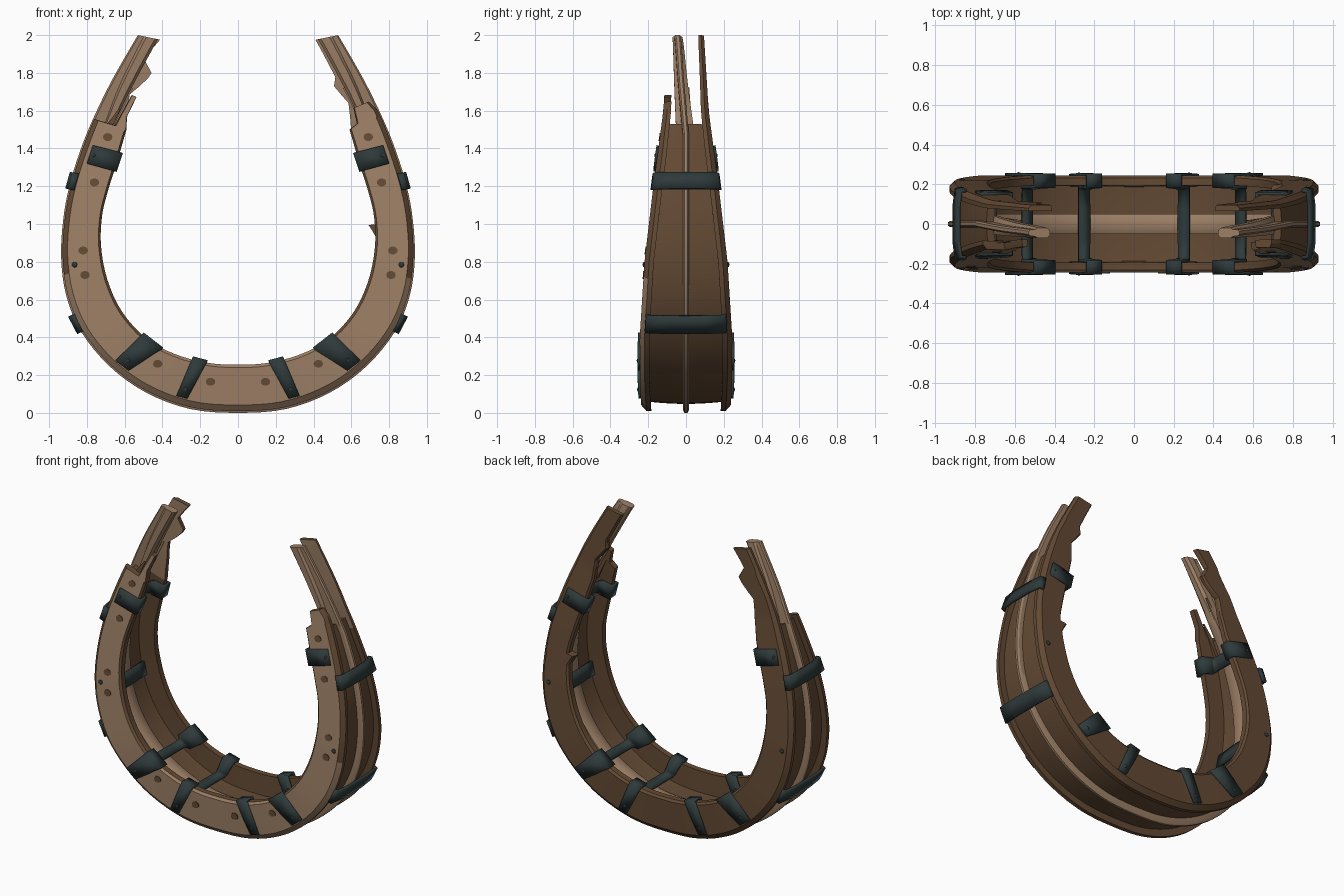
import bpy, bmesh, math
from mathutils import Vector

if "Cube" in bpy.data.objects:
    bpy.data.objects.remove(bpy.data.objects["Cube"])


def mat(name, c):
    m = bpy.data.materials.new(name)
    m.diffuse_color = (*c, 1)
    m.use_nodes = True
    m.node_tree.nodes["Principled BSDF"].inputs["Base Color"].default_value = m.diffuse_color
    return m


LIGHT = mat("light_wood", (0.33, 0.21, 0.13))
DARK = mat("dark_wood", (0.125, 0.068, 0.034))
IRON = mat("dark_iron", (0.028, 0.042, 0.043))

# Right half of the U: outer x, outer z, inner x, inner z
ROWS = [(0, .01, 0, .255), (.25, .03, .16, .265), (.48, .115, .33, .31), (.67, .25, .48, .39),
        (.82, .43, .61, .53), (.90, .62, .69, .70), (.928, .82, .725, .88), (.918, 1.02, .72, 1.04),
        (.885, 1.20, .69, 1.17), (.83, 1.38, .64, 1.33), (.755, 1.57, .59, 1.50),
        (.66, 1.77, .52, 1.72), (.53, 2.0, .41, 1.975)]


def row(i):
    r = ROWS[min(abs(i), 12)]
    return Vector((-r[0], r[1], -r[2], r[3]) if i < 0 else r)


def lerp(table, v):
    if v <= table[0][0]:
        return table[0][1]
    for (a, p), (b, q) in zip(table, table[1:]):
        if v <= b:
            return p + (q - p) * (v - a) / (b - a)
    return table[-1][1]


def half_y(z):
    return lerp([(0, .235), (.15, .244), (.4, .245), (.8, .22), (1.2, .173), (1.6, .12), (2, .095)], z)


def thick(u):
    return lerp([(0, .052), (9, .048), (12, .03)], abs(u))


def point(u, d, a, b):
    """u along the U, d from outer rim (0) to inner rim (1), y = a * half width + b."""
    i = math.floor(u)
    t = u - i
    p, q, r, s = row(i - 1), row(i), row(i + 1), row(i + 2)
    v = q + .5 * t * (r - p + t * (2 * p - 5 * q + 4 * r - s + t * (3 * (q - r) + s - p)))
    x, z = v[0] + (v[2] - v[0]) * d, v[1] + (v[3] - v[1]) * d
    return Vector((x, a * half_y(z) + b, z))


def finish(name, bm, mats, rule=None):
    bmesh.ops.recalc_face_normals(bm, faces=bm.faces)
    bm.normal_update()
    if rule:
        for f in bm.faces:
            f.material_index = rule(f)
    me = bpy.data.meshes.new(name)
    bm.to_mesh(me)
    bm.free()
    for m in mats:
        me.materials.append(m)
    ob = bpy.data.objects.new(name, me)
    bpy.context.collection.objects.link(ob)
    return ob


def sweep(name, u0, u1, section, mats, rule=None, extra=(), step=.25):
    n = max(2, math.ceil((u1 - u0) / step))
    us = sorted({round(u0 + (u1 - u0) * i / n, 4) for i in range(n + 1)}
                | {e for e in extra if u0 < e < u1})
    bm = bmesh.new()
    rings = [[bm.verts.new(point(u, *s)) for s in section(u)] for u in us]
    for A, B in zip(rings, rings[1:]):
        for k in range(len(A)):
            j = (k + 1) % len(A)
            bm.faces.new((A[k], A[j], B[j], B[k]))
    bm.faces.new(rings[0])
    bm.faces.new(rings[-1])
    return finish(name, bm, mats, rule)


def plate(name, side, outer, inner, light_from):
    """Side board with chamfered outer rim and broken ends."""
    def section(u):
        o, i, t = lerp(outer, u), lerp(inner, u), thick(u)
        w = i - o
        return [(o, side, -side * t), (o, side, -side * t * .5), (o + .13 * w, side, 0),
                (o + .94 * w, side, 0), (i, side, -side * .012), (i, side, -side * t)]
    return sweep(name, inner[0][0], inner[-1][0], section, [LIGHT, DARK],
                 lambda f: 0 if f.normal.y < -.75 and f.calc_center_median().z > light_from else 1,
                 [p[0] for p in outer + inner])


# Side boards
plate("front_board", -1,
      [(-10.8, .82), (-9.98, .62), (-9.93, 0), (9.9, 0), (10.2, .02), (10.45, .15)],
      [(-10.8, 1), (-10.3, .9), (-9.98, 1), (10.0, 1), (10.06, .74), (10.45, .68)], -1)
plate("back_board", 1,
      [(-12, 0), (12, 0)],
      [(-12, .98), (-11.5, .72), (-11.32, 1.2), (-11.22, 1.15), (-10.8, .75), (-10.3, .9), (-9.6, 1),
       (6.3, .98), (6.66, 1.17), (6.75, .92), (7.6, .95), (10, .95), (10.6, .78), (11.05, 1.05),
       (11.2, .88), (12, 1)], 1.45)


# Rim planks between the boards
def shell_section(u):
    t = thick(u) * .7
    return [(.2, -1, t), (.17, -.5, 0), (.15, 0, -.015), (.15, 0, .015), (.17, .5, 0), (.2, 1, -t),
            (.43, 1, -t), (.4, .5, 0), (.4, -.5, 0), (.43, -1, t)]


sweep("rim_planks", -9.85, 9.85, shell_section, [DARK])


# Central rib with thin outer ridge and broad inner band
def rib_section(u):
    k = lerp([(9.5, 0), (12, 1)], abs(u))
    s = -.045 * k
    o = -.04 * (1 - k)
    w = .05 - .024 * k
    half = [(o, .008), (o + .06, .016), (.36 - .1 * k, .017), (.38, w), (.46 + .3 * k, w), (.51 + .38 * k, w * .5)]
    return [(d, 0, s - y) for d, y in half] + [(d, 0, s + y) for d, y in reversed(half)]


sweep("central_rib", -12, 12, rib_section, [LIGHT])


# Splinters at the broken ends
def splinter(name, u0, u1, d0, d1, y0, y1, w, m):
    def section(u):
        k = (abs(u) - u0) / (u1 - u0)
        d, y, r = d0 + (d1 - d0) * k, y0 + (y1 - y0) * k, 1 - .8 * k
        return [(d - w * r, 0, y - .012 * r), (d + w * r, 0, y - .012 * r),
                (d + w * r, 0, y + .012 * r), (d - w * r, 0, y + .012 * r)]
    for sgn, tag in ((1, "right"), (-1, "left")):
        sweep(f"{name}_{tag}", min(sgn * u0, sgn * u1), max(sgn * u0, sgn * u1), section, [m])


splinter("inner_splinter", 9.3, 10.95, .35, .75, .03, .015, .14, LIGHT)
splinter("front_splinter", 9.3, 10.4, .35, .6, -.09, -.09, .16, DARK)


# Iron straps: ribbons across the U with thickness
def strap(name, u, path, w0, w1=None, bar=None):
    w1 = w1 or w0
    tan = (point(u + .05, .5, 0, 0) - point(u - .05, .5, 0, 0)).normalized()
    bm = bmesh.new()
    prev = None
    for d, a, b in path:
        c = point(u, d, a, b)
        w = w0 + (w1 - w0) * max(0, min(1, d))
        if bar and abs(a) < .99:
            w = bar
        cur = []
        for s in (-1, 1):
            p = c + tan * w * s
            p.y += a * (half_y(p.z) - half_y(c.z))
            cur.append(bm.verts.new(p))
        if prev:
            bm.faces.new((prev[0], prev[1], cur[1], cur[0]))
        prev = cur
    ob = finish(name, bm, [IRON])
    mod = ob.modifiers.new("thickness", "SOLIDIFY")
    mod.thickness = .018
    mod.offset = 0


def mirror_path(half):
    return [(d, -a, -b) for d, a, b in half] + [(d, a, b) for d, a, b in reversed(half)]


def rivet(name, x, z, side, out=0.0, r=.015):
    bm = bmesh.new()
    bmesh.ops.create_uvsphere(bm, u_segments=10, v_segments=6, radius=r)
    bmesh.ops.scale(bm, verts=bm.verts, vec=(1, .6, 1))
    bmesh.ops.translate(bm, verts=bm.verts, vec=(x, side * (half_y(z) + out), z))
    finish(name, bm, [IRON])


for sgn, tag in ((1, "right"), (-1, "left")):
    # Straps gripping both boards and crossing the inside
    for n, u, w0, w1, bar, d0, dep in (("lower", 1.27, .028, .04, .03, .16, .58),
                                       ("middle", 2.85, .04, .065, .03, .16, .58),
                                       ("upper", 9.0, .05, .052, .042, .24, .62)):
        t = thick(u)
        half = [(d0, 1, .003), (.6, 1, .003), (1.04, 1, .003), (1.04, 1, -t - .006), (dep + .06, 1, -t - .008),
                (dep, .98, -t - .014), (dep, .3, 0)]
        strap(f"{n}_strap_{tag}", sgn * u, mirror_path(half), w0, w1, bar)
        p = point(sgn * u, .34, 0, 0)
        for side in (-1, 1):
            rivet(f"{n}_strap_rivet", p.x, p.z, side, .01, .011)
    # Inner strap
    strap(f"inner_strap_{tag}", sgn * 5.45, mirror_path([(.5, 1, -.05), (.52, .45, 0), (.55, .15, 0)]), .045)
    # Outer straps
    strap(f"outer_upper_strap_{tag}", sgn * 8.15, mirror_path([(.12, 1, .004), (-.03, 1, 0), (-.08, .5, 0)]), .045)
    strap(f"outer_lower_strap_{tag}", sgn * 4.25, mirror_path([(.05, .87, 0), (-.06, .86, 0), (-.1, .4, 0)]), .052)
    for side in (-1, 1):
        rivet(f"board_rivet_{tag}", sgn * .865, .785, side)

# Knots in the front face
for x, z in ((.69, 1.46), (.76, 1.22), (.82, .86), (.81, .73), (.425, .26), (.145, .165)):
    for sgn in (1, -1):
        bm = bmesh.new()
        vs = []
        for k in range(14):
            a = k * math.tau / 14
            px, pz = sgn * x + .025 * math.cos(a), z + .021 * math.sin(a)
            vs.append(bm.verts.new((px, -half_y(pz) - .004, pz)))
        f = bm.faces.new(vs)
        top = bmesh.ops.extrude_face_region(bm, geom=[f])["geom"]
        bmesh.ops.translate(bm, verts=[v for v in top if isinstance(v, bmesh.types.BMVert)], vec=(0, .006, 0))
        finish("wood_knot", bm, [DARK])

# Smooth shading with sharp edges kept
for ob in bpy.data.objects:
    ob.select_set(True)
    bpy.context.view_layer.objects.active = ob
bpy.ops.object.shade_smooth_by_angle(angle=math.radians(30))
